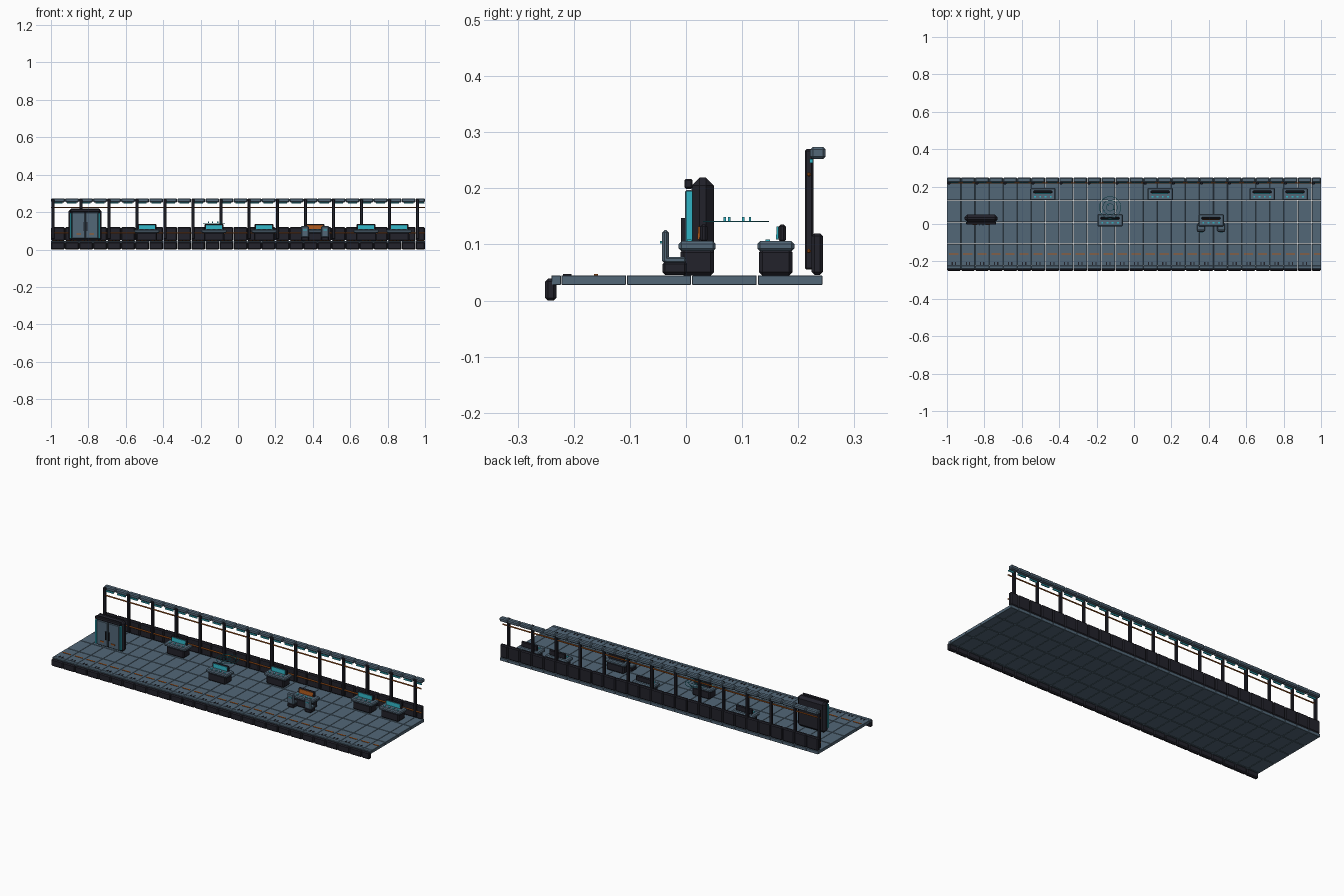
import bpy, bmesh, math
from mathutils import Matrix, Vector

cube = bpy.data.objects.get("Cube")
if cube:
    bpy.data.objects.remove(cube)


def material(name, rgb):
    m = bpy.data.materials.new(name)
    m.use_nodes = True
    m.diffuse_color = (*rgb, 1)
    m.node_tree.nodes["Principled BSDF"].inputs["Base Color"].default_value = (*rgb, 1)
    return m


SLATE = material("slate blue", (0.085, 0.135, 0.185))
DARK = material("dark metal", (0.016, 0.016, 0.024))
CYAN = material("cyan light", (0.03, 0.45, 0.55))
ORANGE = material("burnt orange", (0.42, 0.10, 0.012))


def finish(name, bm, mat):
    mesh = bpy.data.meshes.new(name)
    bm.to_mesh(mesh)
    bm.free()
    mesh.materials.append(mat)
    obj = bpy.data.objects.new(name, mesh)
    bpy.context.collection.objects.link(obj)
    return obj


def boxes(name, mat, spans, bevel=0.0, tilt=0.0):
    """Chamfered boxes, each given as x, y and z ranges; tilt leans them about x."""
    bm = bmesh.new()
    for span in spans:
        mid = Vector([(a + b) / 2 for a, b in span])
        size = [b - a for a, b in span]
        place = Matrix.Translation(mid) @ Matrix.Rotation(tilt, 4, "X") @ Matrix.Diagonal((*size, 1))
        verts = bmesh.ops.create_cube(bm, size=1, matrix=place)["verts"]
        if bevel:
            edges = list({e for v in verts for e in v.link_edges})
            bmesh.ops.bevel(bm, geom=edges, offset=min(bevel, min(size) * 0.4),
                            segments=1, affect="EDGES")
    return finish(name, bm, mat)


def around(c, half):
    return (c - half, c + half)


# Repeating module along the length
STEP = 0.075
GAP = 0.001
starts = [-1 + STEP * i for i in range(27)]
segments = [(x + GAP * 0.5, min(x + STEP, 1) - GAP * 0.5) for x in starts]
dashes = [(x + 0.012, min(x + 0.062, 0.998)) for x in starts]

# Floor
rows = [(-0.240, -0.223), (-0.222, -0.107), (-0.105, 0.009), (0.011, 0.126), (0.128, 0.243)]
boxes("floor_tiles", SLATE, [(s, r, (0.028, 0.045)) for s in segments for r in rows], 0.001)
boxes("front_edge_trim", DARK, [(s, (-0.251, -0.231), (0, 0.039)) for s in segments], 0.005)
boxes("floor_guide_dashes", ORANGE, [(d, (-0.164, -0.157), (0.044, 0.047)) for d in dashes])
boxes("floor_edge_vents", DARK,
      [(around(x + STEP / 2 + o, 0.003), (-0.219, -0.204), (0.044, 0.047))
       for x in starts[:-1] for o in (-0.009, 0.009)])

# Back wall and overhead rail
posts = [-0.99 + 0.15 * i for i in range(14)]
boxes("wall_panels", DARK, [(s, (0.224, 0.244), (0.046, 0.120)) for s in segments], 0.005)
boxes("wall_posts", DARK, [(around(x, 0.008), (0.212, 0.227), (0.055, 0.270)) for x in posts], 0.003)
boxes("top_rail", SLATE, [(s, (0.221, 0.249), (0.252, 0.274)) for s in segments], 0.005)
boxes("rail_lights", CYAN, [(d, (0.220, 0.226), (0.245, 0.252)) for d in dashes])
boxes("wall_pipes", ORANGE, [((-1, 1), around(0.219, 0.0035), around(z, 0.0035))
                             for z in (0.088, 0.225)], 0.002)

# Cabinet with double doors
CX = -0.817
boxes("cabinet_body", DARK, [(around(CX, 0.088), (0.010, 0.050), (0.045, 0.219))], 0.014)
boxes("cabinet_lintel", DARK, [(around(CX, 0.080), (-0.003, 0.012), (0.199, 0.217))], 0.003)
boxes("cabinet_doors", SLATE, [(around(CX + s * 0.036, 0.034), (-0.002, 0.012), (0.058, 0.197))
                               for s in (-1, 1)], 0.003)
boxes("cabinet_lights", CYAN, [(around(CX + s * 0.076, 0.004), (0.000, 0.012), (0.060, 0.195))
                               for s in (-1, 1)])
boxes("cabinet_handles", DARK, [(around(CX + s * 0.010, 0.002), (-0.009, -0.002), (0.100, 0.147))
                                for s in (-1, 1)])
boxes("cabinet_labels", ORANGE, [(around(CX + s * 0.034, 0.012), (-0.005, -0.002), (0.080, 0.086))
                                 for s in (-1, 1)])


# Control desks
def desk(name, x, y, screen):
    boxes(name + "_base", DARK, [(around(x, 0.055), (y - 0.030, y + 0.030), (0.045, 0.092))], 0.006)
    boxes(name + "_top", SLATE, [(around(x, 0.068), (y - 0.033, y + 0.033), (0.088, 0.106))], 0.005)
    boxes(name + "_monitor", DARK, [(around(x, 0.051), (y + 0.005, y + 0.018), (0.104, 0.136))], 0.004)
    boxes(name + "_screen", screen, [(around(x, 0.043), (y + 0.001, y + 0.005), (0.109, 0.132))], 0, -0.06)
    boxes(name + "_buttons", CYAN, [(around(x + o, 0.005), around(y - 0.014, 0.004), (0.105, 0.109))
                                    for o in (-0.042, -0.014, 0.014, 0.042)])


for i, x in enumerate((-0.487, 0.14, 0.685, 0.861)):
    desk(f"wall_desk_{i + 1}", x, 0.160, CYAN)
desk("projector_desk", -0.128, 0.020, CYAN)
desk("command_desk", 0.412, 0.020, ORANGE)

# Chairs at the command desk
for side, x in (("right", 0.358), ("left", 0.466)):
    boxes(side + "_chair_seat", DARK, [(around(x, 0.021), (-0.042, 0.002), (0.046, 0.070))], 0.005)
    boxes(side + "_chair_cushion", SLATE, [(around(x, 0.021), (-0.038, 0.000), (0.067, 0.078))], 0.003)
    boxes(side + "_chair_back", SLATE, [(around(x, 0.021), (-0.043, -0.030), (0.066, 0.126))], 0.005)
    boxes(side + "_chair_light", CYAN, [(around(x, 0.010), (-0.046, -0.042), (0.102, 0.106))])


# Floating map projection
def ring(bm, center, radius, width, height):
    """Flat thin band with a square section."""
    n = 32
    loops = []
    for r, z in ((radius - width, 0), (radius, 0), (radius, height), (radius - width, height)):
        loops.append([bm.verts.new(center + Vector((r * math.cos(a), r * math.sin(a), z)))
                      for a in (2 * math.pi * k / n for k in range(n))])
    for j in range(4):
        a, b = loops[j], loops[(j + 1) % 4]
        for k in range(n):
            m = (k + 1) % n
            bm.faces.new((a[k], a[m], b[m], b[k]))
    bmesh.ops.recalc_face_normals(bm, faces=bm.faces)


hub = Vector((-0.128, 0.089, 0.140))
bm = bmesh.new()
for r in (0.059, 0.040, 0.021):
    ring(bm, hub, r, 0.0025, 0.002)
finish("map_rings", bm, CYAN)
boxes("map_markers", CYAN, [(around(hub.x + dx, 0.003), around(hub.y + dy, 0.002), (0.142, 0.149))
                            for dx, dy in ((-0.03, -0.020), (0.02, -0.012), (-0.008, 0.013), (0.034, 0.025))])
